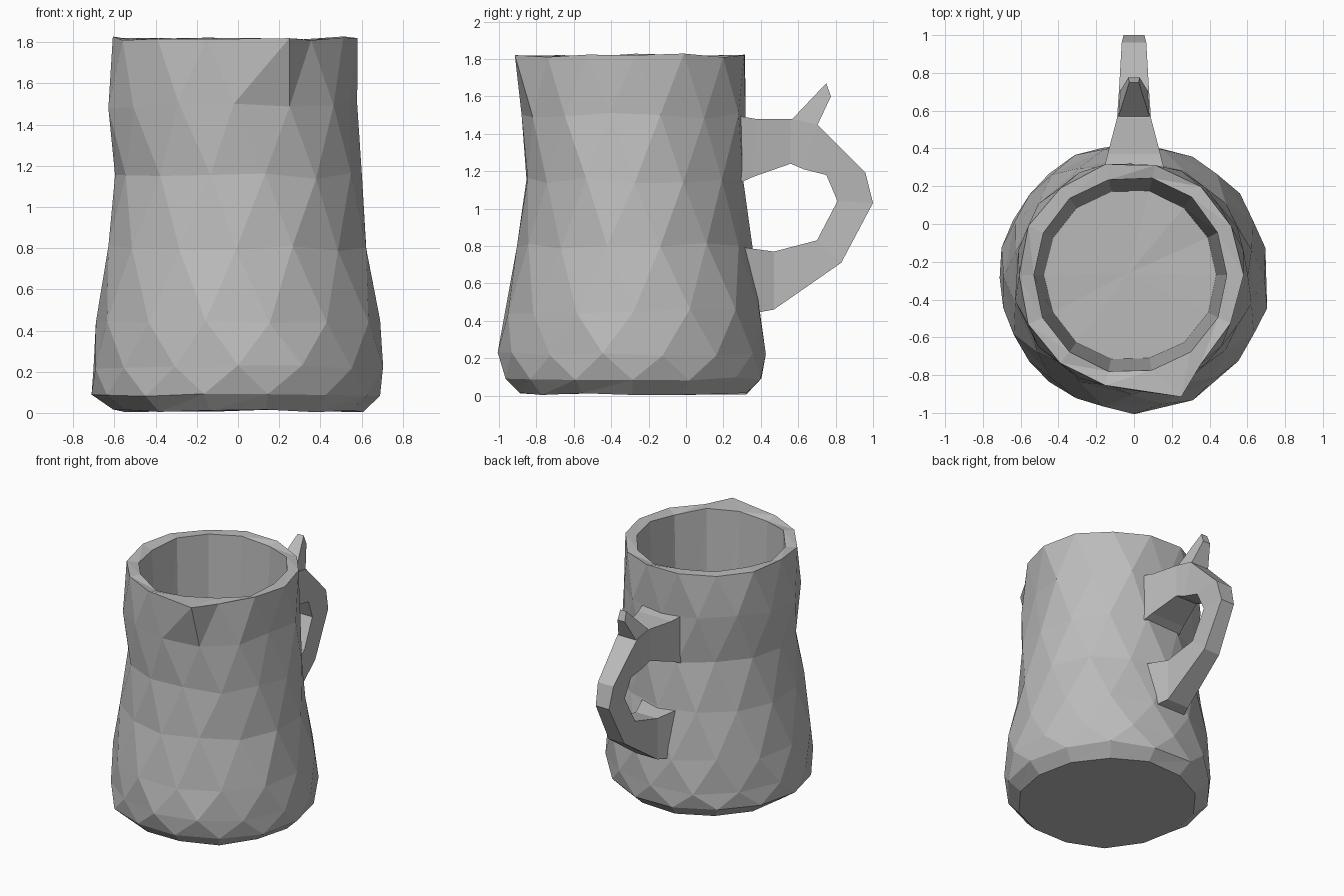
import bpy, bmesh, random
from math import sin, cos, pi, radians

random.seed(4)
cube = bpy.data.objects.get("Cube")
if cube:
    bpy.data.objects.remove(cube)

grey = bpy.data.materials.new("stone_grey")
grey.use_nodes = True
COLOUR = (0.5, 0.5, 0.5, 1)
grey.diffuse_color = COLOUR
grey.node_tree.nodes["Principled BSDF"].inputs["Base Color"].default_value = COLOUR

SIDES = 14


def finish(bm, name):
    bmesh.ops.recalc_face_normals(bm, faces=bm.faces[:])
    mesh = bpy.data.meshes.new(name)
    bm.to_mesh(mesh)
    bm.free()
    mesh.materials.append(grey)
    obj = bpy.data.objects.new(name, mesh)
    bpy.context.collection.objects.link(obj)
    return obj


def ring(bm, z, rx, ry, cx, cy, turn, rough):
    """One rough loop of the wall; turn is in steps of one side."""
    verts = []
    for i in range(SIDES):
        a = 2 * pi * (i + turn) / SIDES
        k = 1 + random.uniform(-rough, rough)
        verts.append(bm.verts.new((cx + rx * k * cos(a), cy + ry * k * sin(a),
                                   z + random.uniform(-rough, rough))))
    return verts


def zigzag(bm, low, high, staggered):
    """Join two loops with triangles."""
    for i in range(SIDES):
        j = (i + 1) % SIDES
        if staggered:
            bm.faces.new((low[i], low[j], high[i]))
            bm.faces.new((low[j], high[j], high[i]))
        else:
            bm.faces.new((low[i], low[j], high[j]))
            bm.faces.new((low[i], high[j], high[i]))


# Mug body: z, radius x, radius y, centre x, centre y, turn, roughness
bm = bmesh.new()
wall = [
    (0.01, 0.61, 0.62, 0.00, -0.285, 0.0, 0.008),
    (0.09, 0.70, 0.70, -0.01, -0.285, 0.0, 0.010),
    (0.22, 0.715, 0.715, 0.00, -0.285, 0.5, 0.012),
    (0.45, 0.70, 0.695, 0.00, -0.28, 1.0, 0.015),
    (0.80, 0.64, 0.63, -0.01, -0.28, 1.5, 0.015),
    (1.15, 0.60, 0.59, 0.00, -0.275, 2.0, 0.015),
    (1.50, 0.615, 0.60, -0.02, -0.27, 2.5, 0.020),
    (1.82, 0.595, 0.595, -0.02, -0.27, 3.0, 0.012),
    (1.81, 0.515, 0.52, -0.02, -0.27, 3.0, 0.015),
    (0.20, 0.455, 0.455, -0.02, -0.27, 3.0, 0.010),
]
loops = [ring(bm, *row) for row in wall]
for n in range(len(loops) - 1):
    zigzag(bm, loops[n], loops[n + 1], wall[n][5] != wall[n + 1][5])
bm.faces.new(loops[0])

# Inner floor as a fan
hub = bm.verts.new((-0.03, -0.26, 0.2))
for i in range(SIDES):
    bm.faces.new((loops[-1][i], loops[-1][(i + 1) % SIDES], hub))


def nearest(loop, x, y):
    return min(loop, key=lambda v: (v.co.x - x) ** 2 + (v.co.y - y) ** 2)


# Small pouring lip and the dent in the side below the rim
lip = nearest(loops[7], 0.24, -0.85)
lip.co = (0.25, -0.915, 1.82)
dent = nearest(loops[6], 0.58, -0.45)
dent.co.x -= 0.05
finish(bm, "mug_body")


# Handle: outer y, outer z, inner y, inner z, half width
bm = bmesh.new()
grip = [
    (0.25, 1.50, 0.25, 1.12, 0.17),
    (0.37, 1.48, 0.36, 1.17, 0.14),
    (0.56, 1.48, 0.56, 1.24, 0.09),
    (0.70, 1.45, 0.63, 1.21, 0.08),
    (0.96, 1.19, 0.75, 1.18, 0.065),
    (1.00, 1.03, 0.81, 1.04, 0.055),
    (0.83, 0.71, 0.70, 0.83, 0.065),
    (0.47, 0.46, 0.47, 0.77, 0.09),
    (0.25, 0.42, 0.25, 0.80, 0.17),
]
sections = []
for yo, zo, yi, zi, w in grip:
    sections.append([bm.verts.new(p) for p in
                     ((-w, yo, zo), (w, yo, zo), (w, yi, zi), (-w, yi, zi))])
for a, b in zip(sections, sections[1:]):
    for i in range(4):
        j = (i + 1) % 4
        bm.faces.new((a[i], a[j], b[j], b[i]))
bm.faces.new(sections[0])
bm.faces.new(sections[-1])
finish(bm, "handle")


# Thumb rest: tapered spur rising from the top of the handle
bm = bmesh.new()
spur = [(0.56, 1.47, 0.085), (0.75, 1.67, 0.025), (0.775, 1.60, 0.03), (0.70, 1.44, 0.075)]
left, right = ([bm.verts.new((s * w, y, z)) for y, z, w in spur] for s in (1, -1))
bm.faces.new(left)
bm.faces.new(right)
for i in range(4):
    j = (i + 1) % 4
    bm.faces.new((left[i], left[j], right[j], right[i]))
finish(bm, "thumb_rest")
